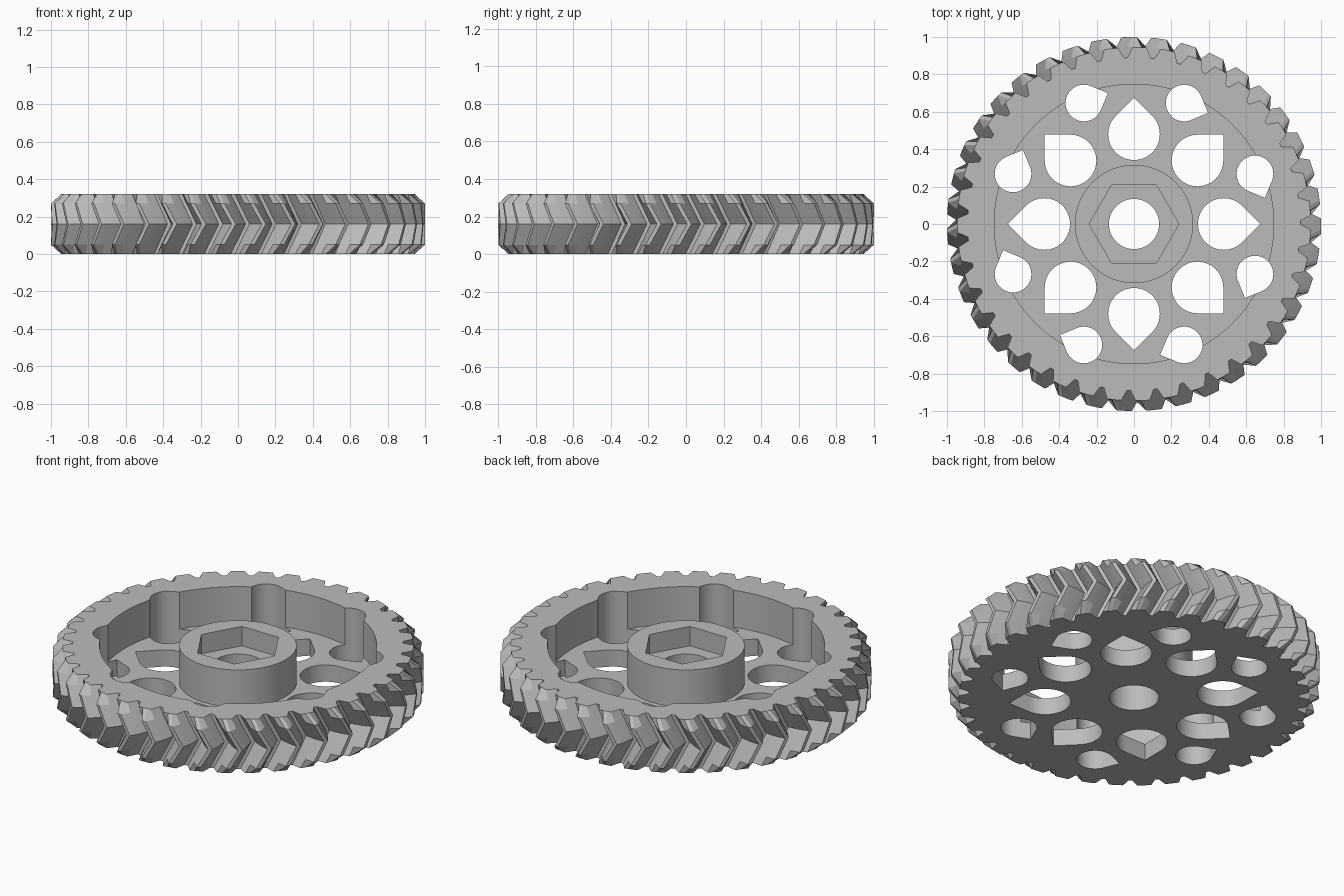
import bpy, bmesh
from math import sin, cos, radians, pi, tau, sqrt

if "Cube" in bpy.data.objects:
    bpy.data.objects.remove(bpy.data.objects["Cube"])

HEIGHT, WEB_TOP = 0.32, 0.10
TEETH, TWIST, PHASE = 39, radians(5.13), radians(1)
ROOT, PITCH, TIP, CHAMFER = 0.89, 0.951, 1.0, 0.945

grey = bpy.data.materials.new("plain grey")
grey.use_nodes = True
colour = (0.5, 0.5, 0.5, 1)
grey.diffuse_color = colour
grey.node_tree.nodes["Principled BSDF"].inputs["Base Color"].default_value = colour


def loft(name, sections):
    """Solid through matching (outline, z) sections."""
    bm = bmesh.new()
    rings = [[bm.verts.new((x, y, z)) for x, y in pts] for pts, z in sections]
    for a, b in zip(rings, rings[1:]):
        for i in range(len(a)):
            j = (i + 1) % len(a)
            bm.faces.new((a[i], a[j], b[j], b[i]))
    bm.faces.new(rings[0][::-1])
    bm.faces.new(rings[-1])
    bmesh.ops.recalc_face_normals(bm, faces=bm.faces)
    mesh = bpy.data.meshes.new(name)
    bm.to_mesh(mesh)
    bm.free()
    mesh.materials.append(grey)
    obj = bpy.data.objects.new(name, mesh)
    bpy.context.collection.objects.link(obj)
    return obj


def prism(name, outline, bottom, top):
    return loft(name, [(outline, bottom), (outline, top)])


def ring(radius, count):
    return [(radius * cos(tau * i / count), radius * sin(tau * i / count))
            for i in range(count)]


def teardrop(cx, cy, radius, aim, steps=36):
    """Circle drawn out to a right-angled point in the aim direction."""
    pts = []
    for i in range(steps + 1):
        a = aim + pi / 4 + 1.5 * pi * i / steps
        pts.append((cx + radius * cos(a), cy + radius * sin(a)))
    reach = radius * sqrt(2)
    pts.append((cx + reach * cos(aim), cy + reach * sin(aim)))
    return pts


def tooth_outline(z, limit):
    """Toothed outline, twisted to a chevron and limited in radius."""
    turn = PHASE - TWIST * abs(z - HEIGHT / 2) / (HEIGHT / 2)
    flank = [(-3.95, ROOT), (-2.31, PITCH), (-0.65, TIP)]
    flank += [(-a, r) for a, r in reversed(flank)]
    pts = []
    for k in range(TEETH):
        for a, r in flank:
            angle = turn + tau * k / TEETH + radians(a)
            r = min(r, limit)
            pts.append((r * cos(angle), r * sin(angle)))
    return pts


def combine(target, tool, operation):
    tool.hide_render = True
    mod = target.modifiers.new(tool.name, "BOOLEAN")
    mod.operation, mod.object, mod.solver = operation, tool, "EXACT"
    bpy.context.view_layer.objects.active = target
    bpy.ops.object.modifier_apply(modifier=mod.name)
    bpy.data.objects.remove(tool)


# Toothed body with chamfered ends
levels = [(0, CHAMFER), (0.05, TIP), (HEIGHT / 2, TIP),
          (HEIGHT - 0.05, TIP), (HEIGHT, CHAMFER)]
gear = loft("herringbone_gear", [(tooth_outline(z, lim), z) for z, lim in levels])

# Recess between rim and hub
combine(gear, prism("recess", ring(0.747, 96), WEB_TOP, 0.5), "DIFFERENCE")
combine(gear, prism("hub", ring(0.316, 72), 0.05, HEIGHT), "UNION")

# Centre bore and hexagonal nut pocket
combine(gear, prism("bore", ring(0.134, 48), -0.1, 0.5), "DIFFERENCE")
combine(gear, prism("nut_pocket", ring(0.24, 6), 0.205, 0.5), "DIFFERENCE")

# Lightening holes: large ones point outward, small ones point sideways
for k in range(8):
    a = tau * k / 8
    big = teardrop(0.48 * cos(a), 0.48 * sin(a), 0.138, a)
    combine(gear, prism("large_hole", big, -0.1, 0.5), "DIFFERENCE")
    a += pi / 8
    small = teardrop(0.7 * cos(a), 0.7 * sin(a), 0.098, a - pi / 2)
    combine(gear, prism("small_hole", small, -0.1, 0.5), "DIFFERENCE")

# Smooth the round walls, keep the teeth crisp
bpy.ops.object.select_all(action="DESELECT")
gear.select_set(True)
bpy.context.view_layer.objects.active = gear
bpy.ops.object.shade_smooth_by_angle(angle=radians(10))
